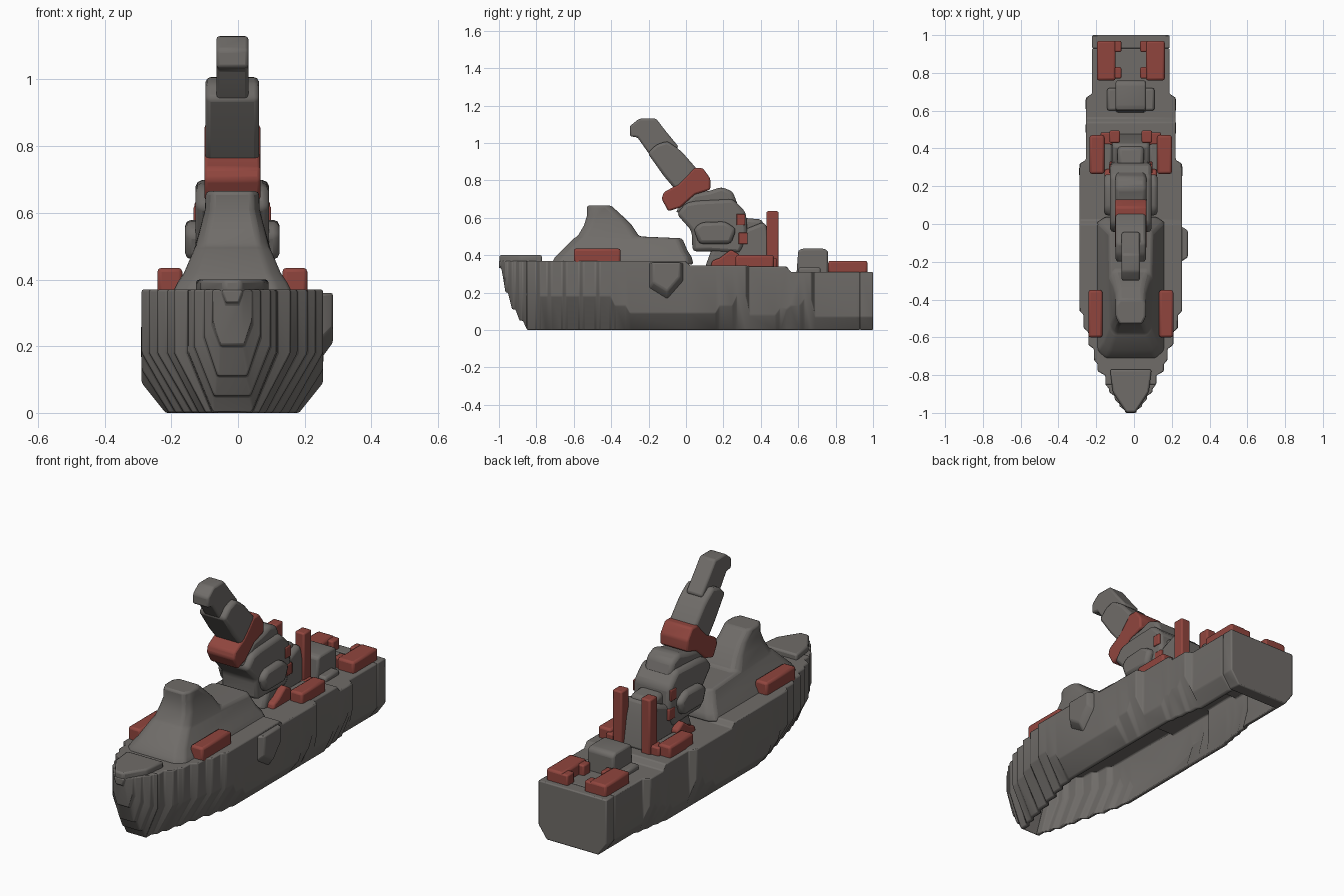
import bpy, bmesh, math

cube = bpy.data.objects.get("Cube")
if cube:
    bpy.data.objects.remove(cube)

CX = -0.017  # centreline of the ship


def material(name, rgb):
    m = bpy.data.materials.new(name)
    m.use_nodes = True
    m.diffuse_color = (*rgb, 1)
    bsdf = m.node_tree.nodes["Principled BSDF"]
    bsdf.inputs["Base Color"].default_value = (*rgb, 1)
    bsdf.inputs["Roughness"].default_value = 0.8
    return m


GREY = material("warm grey", (0.16, 0.15, 0.14))
RED = material("dull red", (0.28, 0.06, 0.048))


def loft(name, rings, mat, bevel=0.015):
    """Skin a list of equal-length rings and cap both ends."""
    bm = bmesh.new()
    rows = [[bm.verts.new(p) for p in r] for r in rings]
    n = len(rows[0])
    for a, b in zip(rows, rows[1:]):
        for i in range(n):
            j = (i + 1) % n
            bm.faces.new((a[i], a[j], b[j], b[i]))
    bm.faces.new(rows[0])
    bm.faces.new(rows[-1])
    bmesh.ops.recalc_face_normals(bm, faces=bm.faces)
    mesh = bpy.data.meshes.new(name)
    bm.to_mesh(mesh)
    bm.free()
    ob = bpy.data.objects.new(name, mesh)
    bpy.context.collection.objects.link(ob)
    mesh.materials.append(mat)
    mod = ob.modifiers.new("soft edges", "BEVEL")
    mod.width, mod.segments, mod.angle_limit = bevel, 2, math.radians(25)
    bpy.ops.object.select_all(action="DESELECT")
    ob.select_set(True)
    bpy.context.view_layer.objects.active = ob
    bpy.ops.object.shade_smooth_by_angle(angle=math.radians(40))
    return ob


def box(name, x, y, z, mat, bevel=0.012):
    ring = lambda h: [(x[0], y[0], h), (x[1], y[0], h), (x[1], y[1], h), (x[0], y[1], h)]
    return loft(name, [ring(z[0]), ring(z[1])], mat, bevel)


def slab(name, profile, half, mat, bevel=0.02):
    """Extrude a (y, z) side profile across the centreline."""
    return loft(name, [[(CX + s * half, y, z) for y, z in profile] for s in (-1, 1)], mat, bevel)


def pair(name, inner, outer, y, z, mat, bevel=0.012):
    for side, s in (("left", 1), ("right", -1)):
        x = sorted((CX + s * inner, CX + s * outer))
        box(f"{name}_{side}", x, y, z, mat, bevel)


# Hull stations: y, half width, keel half width, chamfer z, keel z, deck z
bow_stations = [
    (-1.00, .03, .02, .36, .33, .37), (-.965, .06, .035, .27, .20, .37),
    (-.93, .085, .045, .23, .11, .37), (-.89, .115, .055, .20, .05, .37),
    (-.85, .135, .06, .18, 0, .37)]
body_stations = [
    (-.85, .135, .06, .18, 0, .37), (-.78, .175, .08, .18, 0, .37),
    (-.72, .195, .10, .18, 0, .37), (-.64, .225, .12, .18, 0, .37),
    (-.55, .25, .145, .18, 0, .37), (-.46, .272, .17, .18, 0, .37),
    (-.38, .272, .19, .13, 0, .37), (-.30, .272, .20, .09, 0, .37),
    (.02, .272, .20, .09, 0, .345), (.18, .272, .20, .13, 0, .345),
    (.27, .272, .20, .18, 0, .345), (.34, .238, .20, .08, 0, .34),
    (.50, .238, .19, .11, 0, .34), (.56, .238, .18, .13, 0, .31),
    (.63, .238, .17, .16, 0, .31), (.69, .205, .155, .07, 0, .31),
    (.93, .205, .155, .07, 0, .31)]


def solid_ring(y, w, k, c, b, d):
    return [(CX + px, y, pz) for px, pz in
            ((-k, b), (-w, c), (-w, d), (w, d), (w, c), (k, b))]


def shell_ring(y, w, k, c, b, d):
    """Solid outline plus an inner wall, open along the keel."""
    ki, wi, roof = k - .02, w - .045, d - .07
    inner = [(ki, b), (wi, c + .02), (wi, roof), (-wi, roof), (-wi, c + .02), (-ki, b)]
    return solid_ring(y, w, k, c, b, d) + [(CX + px, y, pz) for px, pz in inner]


def terraced(stations, section):
    rings = []
    for now, after in zip(stations, stations[1:]):
        rings.append(section(*now))
        rings.append(section(after[0] - 0.022, *now[1:]))
    return rings + [section(*stations[-1])]


loft("hull_bow", terraced(bow_stations, solid_ring), GREY, 0.006)
loft("hull_shell", terraced(body_stations, shell_ring), GREY, 0.006)
transom = body_stations[-1][1:]
loft("hull_transom", [solid_ring(y, *transom) for y in (.93, 1.0)], GREY, 0.006)

# Raised bow deck
bow = [(-.11, -.77), (-.095, -.89), (-.025, -.998), (.025, -.998), (.095, -.89), (.11, -.77)]
loft("bow_deck", [[(CX + x, y, z) for x, y in bow] for z in (.35, .40)], GREY, 0.01)

# Side swell on the left of the hull, tapering outwards
swell = [(-.18, .25), (-.18, .36), (-.03, .36), (-.03, .28), (-.10, .20)]
loft("hull_swell", [[(x, -.1 + (y + .1) * s, .365 + (z - .365) * s) for y, z in swell]
                    for x, s in ((.23, 1.3), (.255, 1.2), (.285, .95))], GREY, 0.008)

# Forward superstructure: stacked levels of z, front y, back y, half width
levels = [(.35, -.72, .04, .185), (.39, -.70, .03, .165), (.42, -.67, .01, .145),
          (.49, -.60, -.02, .115), (.50, -.58, -.25, .11),
          (.56, -.545, -.29, .095), (.61, -.53, -.34, .082), (.665, -.53, -.40, .08)]


def level_ring(z, f, b, w):
    t = w * 0.75
    plan = ((-t, f), (t, f), (w, f + .04), (w, b - .03), (t, b), (-t, b), (-w, b - .03), (-w, f + .04))
    return [(CX + x, y, z) for x, y in plan]


loft("forward_superstructure", [level_ring(*l) for l in levels], GREY, 0.012)
pair("forward_red_locker", .15, .225, (-.60, -.35), (.35, .435), RED)

# Turret base and deck
slab("turret_base", [(.10, .33), (.14, .44), (.22, .50), (.42, .58), (.45, .50), (.48, .33)], .10, GREY)
slab("turret_deck_plate", [(.13, .33), (.14, .37), (.18, .385), (.24, .43), (.29, .40), (.29, .33)],
     .138, RED, 0.01)
pair("side_step", .10, .15, (.28, .43), (.32, .385), GREY)
pair("midship_red_locker", .14, .218, (.265, .47), (.32, .40), RED)

# Turret body with narrower crown and bulging cheeks
slab("turret_body", [(-.05, .62), (.0, .68), (.06, .69), (.25, .70), (.27, .68),
                     (.32, .63), (.33, .50), (.29, .41), (.13, .42), (.035, .42), (.03, .53)],
     .11, GREY, 0.02)
slab("turret_crown", [(-.06, .63), (.04, .73), (.13, .745), (.19, .765), (.25, .74), (.28, .66),
                      (.10, .60)], .082, GREY, 0.02)
slab("turret_cheeks", [(.04, .54), (.08, .575), (.21, .58), (.27, .54), (.24, .46), (.07, .46)],
     .142, GREY, 0.02)
slab("turret_rear_block", [(.30, .42), (.30, .60), (.41, .59), (.43, .42)], .07, GREY)
pair("turret_red_vent", .10, .116, (.27, .315), (.56, .62), RED, 0.004)
pair("turret_red_hatch", .09, .114, (.28, .33), (.46, .52), RED, 0.004)

# Barrel: thick sleeve, slim muzzle, red collar
slab("barrel_sleeve", [(-.205, .945), (-.12, .825), (-.04, .73), (.08, .82), (.05, .87), (-.02, .95),
                       (-.05, .975), (-.10, 1.01), (-.16, .99)], .08, GREY, 0.015)
slab("barrel_muzzle", [(-.30, 1.035), (-.30, 1.09), (-.25, 1.13), (-.16, 1.13), (-.11, 1.065),
                       (-.04, .98), (-.12, .86), (-.20, .945), (-.26, 1.03)], .048, GREY, 0.01)
slab("barrel_collar", [(-.13, .70), (-.12, .735), (-.04, .78), (.01, .83), (.04, .865), (.09, .865),
                       (.13, .81), (.13, .75), (.05, .725), (-.03, .655), (-.095, .635)],
     .084, RED, 0.01)

# Red posts behind the turret, standing on red feet
pair("rear_post", .057, .113, (.43, .495), (.32, .635), RED, 0.008)
pair("rear_post_foot", .07, .16, (.42, .485), (.32, .385), RED, 0.008)

# Stern house and red stern lockers
slab("stern_house", [(.59, .29), (.60, .425), (.62, .435), (.74, .435), (.76, .42), (.76, .29)],
     .08, GREY, 0.012)
pair("stern_house_foot", .07, .125, (.60, .72), (.29, .335), GREY)
pair("stern_red_locker", .08, .18, (.76, .97), (.29, .37), RED)
for i, y in enumerate((.77, .91)):
    pair(f"stern_red_lug_{i}", .05, .10, (y, y + .06), (.29, .365), RED, 0.008)
